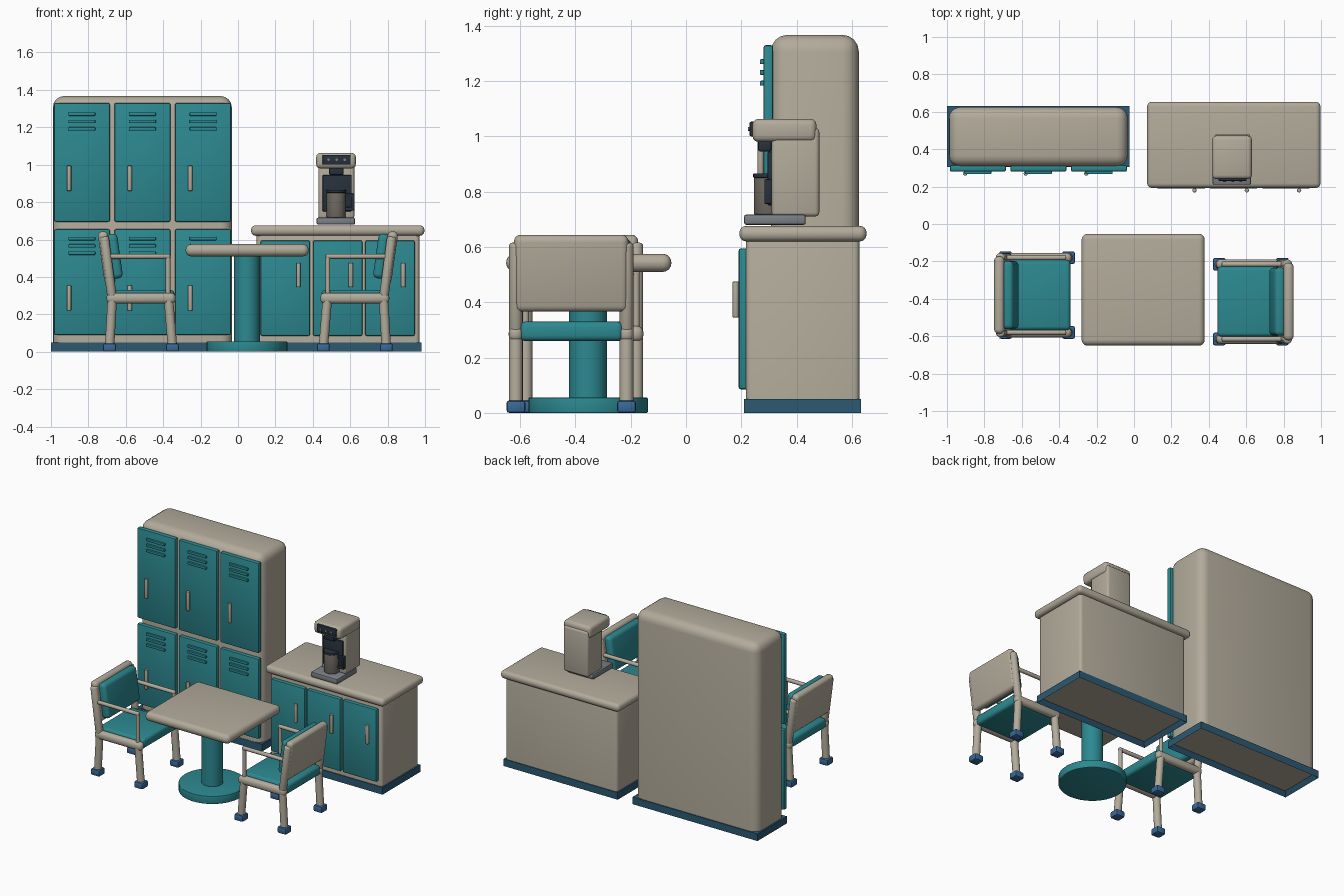
import bpy, bmesh
from math import radians, pi
from mathutils import Matrix, Vector

if "Cube" in bpy.data.objects:
    bpy.data.objects.remove(bpy.data.objects["Cube"])


def material(name, rgb):
    m = bpy.data.materials.new(name)
    m.diffuse_color = (*rgb, 1)
    m.use_nodes = True
    m.node_tree.nodes["Principled BSDF"].inputs["Base Color"].default_value = m.diffuse_color
    return m


BEIGE = material("beige", (0.45, 0.41, 0.33))
TEAL = material("teal", (0.025, 0.25, 0.28))
NAVY = material("navy", (0.025, 0.10, 0.17))
FOOT = material("foot_blue", (0.04, 0.14, 0.32))
DARK = material("dark", (0.02, 0.03, 0.045))
STEEL = material("steel", (0.2, 0.22, 0.24))
CUP = material("cup", (0.16, 0.14, 0.12))


def finish(name, bm, mat, M=None):
    me = bpy.data.meshes.new(name)
    bm.to_mesh(me)
    bm.free()
    me.materials.append(mat)
    ob = bpy.data.objects.new(name, me)
    bpy.context.collection.objects.link(ob)
    if M is not None:
        ob.matrix_world = M
    return ob


def box(name, lo, hi, mat, r=0.0, seg=3, M=None, flat_bottom=False, recess=0.0):
    lo, hi = Vector(lo), Vector(hi)
    bm = bmesh.new()
    bmesh.ops.create_cube(bm, size=1, matrix=Matrix.Translation((lo + hi) / 2) @ Matrix.Diagonal((*(hi - lo), 1)))
    if recess:
        bottom = [f for f in bm.faces if f.normal.z < -0.9]
        bmesh.ops.inset_region(bm, faces=bottom, thickness=0.04)
        bmesh.ops.translate(bm, verts=bottom[0].verts, vec=(0, 0, recess))
    elif r:
        edges = [e for e in bm.edges
                 if not (flat_bottom and all(v.co.z < lo.z + 1e-5 for v in e.verts))]
        bmesh.ops.bevel(bm, geom=edges, offset=r, segments=seg, profile=0.5, affect='EDGES')
    return finish(name, bm, mat, M)


def rod(name, p, q, r, mat, n=16, round_end=0.0, M=None):
    p, q = Vector(p), Vector(q)
    d = q - p
    bm = bmesh.new()
    bmesh.ops.create_cone(bm, cap_ends=True, segments=n, radius1=r, radius2=r, depth=d.length)
    if round_end:
        rims = [e for e in bm.edges if abs(e.verts[0].co.z - e.verts[1].co.z) < 1e-5]
        bmesh.ops.bevel(bm, geom=rims, offset=round_end, segments=3, profile=0.5, affect='EDGES')
    bm.transform(Matrix.Translation((p + q) / 2) @ d.to_track_quat('Z', 'Y').to_matrix().to_4x4())
    return finish(name, bm, mat, M)


# Locker cabinet
box("locker_base", (-1, 0.305, 0), (-0.025, 0.632, 0.05), NAVY, recess=0.04)
box("locker_body", (-0.99, 0.307, 0.03), (-0.033, 0.625, 1.367), BEIGE, 0.06, 4, flat_bottom=True)
for x in (-0.985, -0.661, -0.337):
    for row, z0, z1, vent, grip in (("lower", 0.09, 0.655, 0.605, 0.22),
                                    ("upper", 0.695, 1.33, 1.27, 0.86)):
        box(f"locker_door_{row}", (x, 0.28, z0), (x + 0.3, 0.315, z1), TEAL, 0.009, 2)
        for i in range(3):
            z = vent - 0.039 * i
            box(f"door_vent_{row}", (x + 0.078, 0.267, z - 0.009), (x + 0.222, 0.284, z + 0.009), TEAL, 0.004, 2)
        rod(f"locker_handle_{row}", (x + 0.082, 0.27, grip), (x + 0.082, 0.27, grip + 0.135), 0.0115, BEIGE, 12, 0.003)

# Counter
box("counter_base", (0.09, 0.21, 0), (0.98, 0.632, 0.05), NAVY, recess=0.04)
box("counter_body", (0.1, 0.217, 0.03), (0.97, 0.627, 0.65), BEIGE, 0.02, 3, flat_bottom=True)
box("countertop", (0.07, 0.193, 0.62), (0.997, 0.653, 0.676), BEIGE, 0.025, 4)
for x in (0.12, 0.4, 0.68):
    box("counter_door", (x, 0.19, 0.085), (x + 0.265, 0.225, 0.595), TEAL, 0.009, 2)
    rod("counter_handle", (x + 0.203, 0.18, 0.345), (x + 0.203, 0.18, 0.475), 0.0115, BEIGE, 12, 0.003)

# Coffee machine
box("drip_tray", (0.42, 0.21, 0.68), (0.626, 0.433, 0.717), STEEL, 0.008, 2)
box("machine_body", (0.43, 0.31, 0.71), (0.622, 0.482, 1.03), BEIGE, 0.015, 3)
box("machine_head", (0.418, 0.24, 0.98), (0.63, 0.472, 1.063), BEIGE, 0.022, 3)
box("machine_back_panel", (0.452, 0.295, 0.75), (0.607, 0.32, 0.945), DARK, 0.005, 2)
box("display", (0.452, 0.23, 1.0), (0.602, 0.25, 1.053), DARK, 0.005, 2)
for x in (0.484, 0.527, 0.57):
    rod("button", (x, 0.224, 1.027), (x, 0.235, 1.027), 0.007, STEEL, 12)
box("spout", (0.487, 0.26, 0.945), (0.565, 0.31, 0.985), DARK, 0.008, 2)
rod("cup", (0.525, 0.296, 0.717), (0.525, 0.296, 0.852), 0.051, CUP, 24, 0.006)
rod("cup_lid", (0.525, 0.296, 0.85), (0.525, 0.296, 0.866), 0.053, DARK, 24, 0.003)
box("cup_handle_grip", (0.603, 0.283, 0.755), (0.623, 0.31, 0.845), DARK, 0.005, 2)
for z in (0.755, 0.827):
    box("cup_handle_arm", (0.565, 0.285, z), (0.615, 0.308, z + 0.018), DARK, 0.004, 2)

# Table
box("table_top", (-0.28, -0.65, 0.51), (0.378, -0.053, 0.575), BEIGE, 0.031, 5)
rod("table_column", (0.048, -0.354, 0.04), (0.048, -0.354, 0.53), 0.069, TEAL, 32)
rod("table_foot", (0.048, -0.354, 0), (0.048, -0.354, 0.055), 0.216, TEAL, 40, 0.004)


# Chairs (local forward is +x)
def chair(M):
    box("seat", (-0.18, -0.187, 0.26), (0.18, 0.187, 0.33), TEAL, 0.02, 3, M)
    tilt = Matrix.Rotation(radians(-8), 4, 'Y')
    shell = M @ Matrix.Translation((-0.185, 0, 0.505)) @ tilt
    box("backrest_shell", (-0.027, -0.207, -0.14), (0.027, 0.207, 0.14), BEIGE, 0.024, 4, shell)
    box("backrest_cushion", (0.015, -0.182, -0.12), (0.075, 0.182, 0.12), TEAL, 0.024, 4, shell)
    for s in (-1, 1):
        y = 0.2 * s
        for part, xf, xt in (("back", -0.167, -0.152), ("front", 0.17, 0.148)):
            rod(f"{part}_leg", (xf, y, 0.02), (xt, y, 0.29), 0.025, BEIGE, 16, M=M)
            box(f"{part}_foot", (xf - 0.034, y - 0.034, 0), (xf + 0.034, y + 0.034, 0.045), FOOT, 0.01, 2, M)
        box("side_rail", (-0.183, y - 0.026, 0.257), (0.186, y + 0.026, 0.315), BEIGE, 0.024, 4, M)
        rod("back_post", (-0.152, y, 0.28), (-0.196, y, 0.615), 0.025, BEIGE, 16, 0.012, M)
        rod("armrest", (-0.175, y, 0.51), (0.157, y, 0.51), 0.0135, BEIGE, 12, 0.005, M)
        rod("arm_support", (0.146, y, 0.3), (0.146, y, 0.51), 0.0125, BEIGE, 12, M=M)


chair(Matrix.Translation((-0.52, -0.38, 0)))
chair(Matrix.Translation((0.626, -0.415, 0)) @ Matrix.Rotation(pi, 4, 'Z'))

# Smooth rounded edges, keep hard ones sharp
bpy.ops.object.select_all(action='SELECT')
bpy.context.view_layer.objects.active = bpy.context.selected_objects[0]
bpy.ops.object.shade_smooth_by_angle(angle=radians(40))
